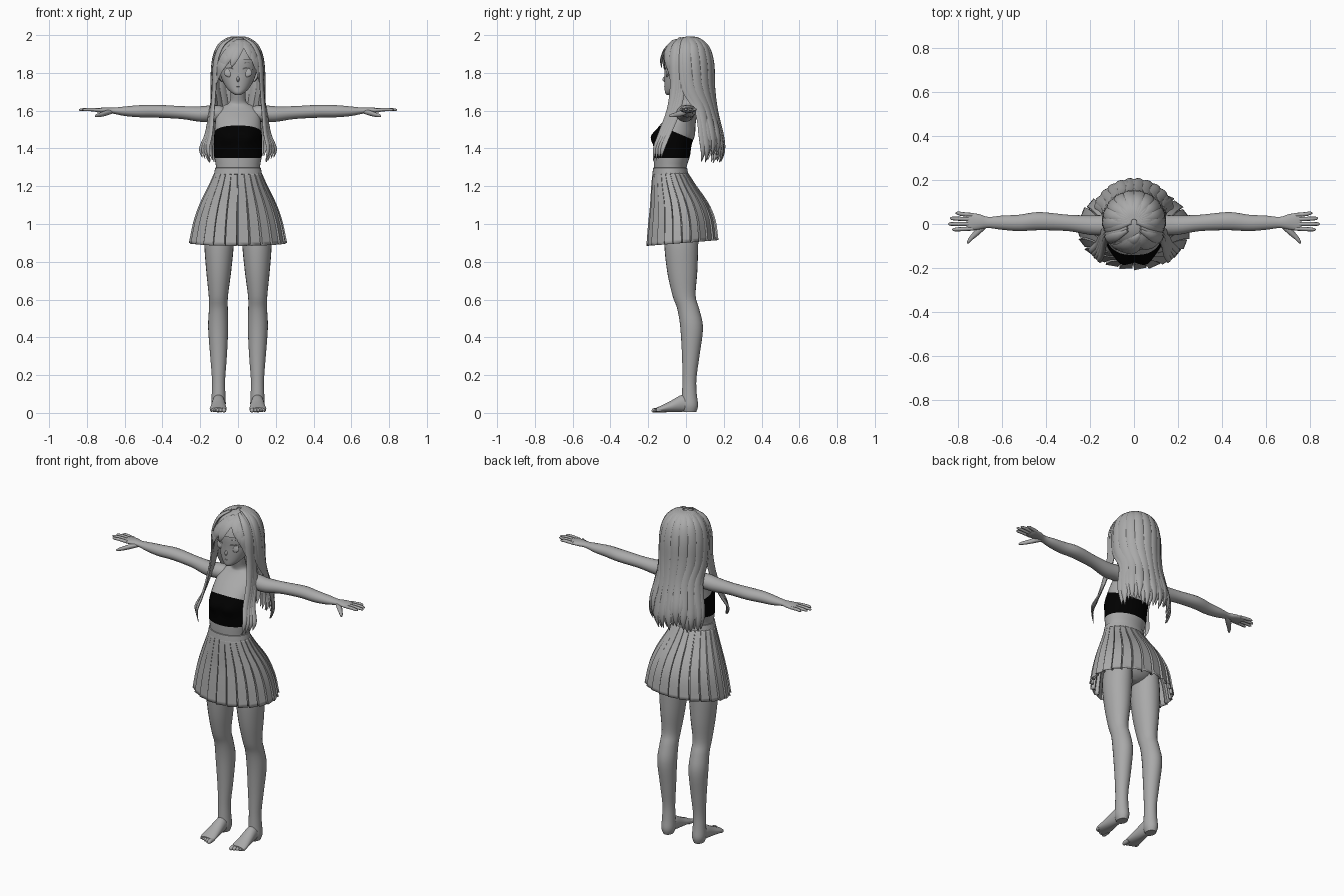
import bpy, bmesh, math, random
from mathutils import Vector

random.seed(4)
if "Cube" in bpy.data.objects:
    bpy.data.objects.remove(bpy.data.objects["Cube"])
X, Y, Z = Vector((1, 0, 0)), Vector((0, 1, 0)), Vector((0, 0, 1))


def material(name, value):
    mat = bpy.data.materials.new(name)
    mat.use_nodes = True
    colour = (value, value, value, 1)
    mat.diffuse_color = colour
    mat.node_tree.nodes["Principled BSDF"].inputs["Base Color"].default_value = colour
    return mat


GREY = material("plain grey", 0.4)
BLACK = material("black cloth", 0.0)


def finish(name, bm, mats=(GREY,), mirror=False, angle=50):
    bmesh.ops.recalc_face_normals(bm, faces=bm.faces[:])
    mesh = bpy.data.meshes.new(name)
    bm.to_mesh(mesh)
    bm.free()
    for mat in mats:
        mesh.materials.append(mat)
    for poly in mesh.polygons:
        poly.use_smooth = True
    mesh.set_sharp_from_angle(angle=math.radians(angle))
    obj = bpy.data.objects.new(name, mesh)
    bpy.context.scene.collection.objects.link(obj)
    if mirror:
        mod = obj.modifiers.new("mirror", 'MIRROR')
        mod.use_mirror_merge = False
    return obj


def spline(keys, steps):
    """Smooth curve through tuples of any length."""
    out = []
    for i in range(len(keys) - 1):
        a, b, c, d = (keys[max(i - 1, 0)], keys[i], keys[i + 1],
                      keys[min(i + 2, len(keys) - 1)])
        for s in range(steps):
            t = s / steps
            out.append([q + t / 2 * (r - p + t * (2*p - 5*q + 4*r - w + t * (3*q - p - 3*r + w)))
                        for p, q, r, w in zip(a, b, c, d)])
    return out + [list(keys[-1])]


def bridge(bm, rings):
    for lower, upper in zip(rings, rings[1:]):
        n = len(lower)
        for i in range(n):
            j = (i + 1) % n
            bm.faces.new((lower[i], lower[j], upper[j], upper[i]))


def tube(bm, keys, u=X, v=Y, sides=20, steps=4, strand=False):
    """Loft ellipses; each key is x, y, z, half width, half depth."""
    pts = spline(keys, steps)
    rings = []
    for i, (x, y, z, a, b) in enumerate(pts):
        p = Vector((x, y, z))
        if strand:
            t = Vector(pts[min(i + 1, len(pts) - 1)][:3]) - Vector(pts[max(i - 1, 0)][:3])
            out = p - Vector((0, 0, min(z, 1.85)))
            u = t.cross(out).normalized()
            v = u.cross(t).normalized()
        a, b = max(a, .0005), max(b, .0005)
        rings.append([bm.verts.new(p + u * a * math.cos(w) + v * b * math.sin(w))
                      for w in (math.tau * k / sides for k in range(sides))])
    bridge(bm, rings)
    bm.faces.new(rings[0])
    bm.faces.new(rings[-1])


# Torso with neck; the bandeau top is cut into its surface
bm = bmesh.new()
body = [(.94, -.025, .03, .04), (.965, -.025, .11, .075), (1.02, -.02, .15, .1),
        (1.1, -.03, .16, .11), (1.2, -.06, .135, .1), (1.28, -.083, .115, .085),
        (1.36, -.075, .126, .096), (1.42, -.07, .127, .1), (1.47, -.06, .126, .107),
        (1.52, -.045, .122, .095), (1.56, -.025, .118, .08), (1.6, 0, .11, .06),
        (1.625, .01, .08, .045), (1.645, .01, .045, .04), (1.7, -.005, .04, .04),
        (1.76, -.01, .04, .04)]
tube(bm, [(0, y, z, a, b) for z, y, a, b in body], sides=36)
for vert in bm.verts:
    p = vert.co
    if p.y < -.06:
        p.y -= .026 * math.exp(-((abs(p.x) - .055) / .04) ** 2 - ((p.z - 1.46) / .045) ** 2)
cuts = [(Vector((0, -.15, 1.525)), Vector((0, .42, 1))), (Vector((0, 0, 1.35)), Z)]
for co, no in cuts:
    bmesh.ops.bisect_plane(bm, geom=bm.verts[:] + bm.edges[:] + bm.faces[:],
                           plane_co=co, plane_no=no)
for face in bm.faces:
    c = face.calc_center_median()
    if (c - cuts[0][0]).dot(cuts[0][1]) < 0 and c.z > cuts[1][0].z:
        face.material_index = 1
finish("torso", bm, (GREY, BLACK))

# Head with nose, mouth, eyes, lashes and brows
bm = bmesh.new()
head = [(1.683, -.088, .012, .014), (1.695, -.075, .034, .036), (1.72, -.053, .06, .06),
        (1.76, -.03, .083, .084), (1.8, -.015, .097, .099), (1.87, 0, .11, .115),
        (1.93, 0, .09, .095), (1.965, 0, .04, .04)]
tube(bm, [(0, y, z, a, b) for z, y, a, b in head], sides=32)
tube(bm, [(0, -.105, 1.785, .004, .006), (0, -.116, 1.765, .008, .01),
          (0, -.11, 1.752, .003, .004)], sides=8)
tube(bm, [(-.016, -.107, 1.729, .001, .001), (0, -.113, 1.727, .003, .002),
          (.016, -.107, 1.729, .001, .001)], u=Y, v=Z, sides=6)
finish("head", bm)
bm = bmesh.new()
tube(bm, [(.048, -.1, 1.778, .004, .003), (.05, -.098, 1.788, .02, .008),
          (.05, -.096, 1.803, .024, .009), (.05, -.095, 1.82, .017, .006)], sides=14)
for rise, r in ((.022, .003), (.05, .0015)):
    tube(bm, [(.022, -.109, 1.797 + rise, r, r), (.05, -.107, 1.805 + rise, r, r),
              (.08, -.083, 1.795 + rise, r, r)], u=Y, v=Z, sides=6)
finish("eyes_and_brows", bm, mirror=True)

# Arms with hands
bm = bmesh.new()
tube(bm, [(.05, .005, 1.59, .02, .02), (.09, 0, 1.585, .044, .041),
          (.14, -.005, 1.585, .046, .044),
          (.2, -.005, 1.582, .044, .041), (.3, .005, 1.59, .037, .034),
          (.43, .013, 1.597, .041, .034), (.52, .005, 1.597, .037, .032),
          (.6, .006, 1.597, .032, .025), (.66, .007, 1.6, .025, .016),
          (.7, .01, 1.602, .034, .015), (.74, .01, 1.602, .04, .012),
          (.76, .01, 1.603, .036, .007)], u=Y, v=Z)
for y, tip in ((-.021, .825), (0, .843), (.021, .835), (.041, .81)):
    tube(bm, [(.73, y, 1.603, .009, .009), (.78, y * 1.1, 1.606, .0095, .009),
              (tip - .012, y * 1.2, 1.605, .008, .007), (tip, y * 1.2, 1.604, .002, .002)],
         u=Y, v=Z, sides=8)
tube(bm, [(.66, .005, 1.597, .014, .012), (.7, -.024, 1.587, .022, .015),
          (.73, -.054, 1.578, .016, .012), (.75, -.076, 1.574, .012, .009),
          (.758, -.086, 1.572, .003, .003)], u=Y, v=Z, sides=10)
finish("arms", bm, mirror=True)

# Legs with feet and toes
bm = bmesh.new()
leg = [(1, .095, -.02, .07, .085), (.9, .1, -.025, .078, .09), (.75, .102, -.02, .066, .08),
       (.62, .104, -.01, .051, .061), (.55, .104, .012, .05, .058), (.45, .105, .03, .053, .06),
       (.3, .103, .025, .044, .046), (.18, .103, .018, .035, .037), (.1, .103, .018, .036, .039),
       (.04, .103, .02, .038, .044), (.005, .103, .02, .028, .034)]
tube(bm, [(x, y, z, a, b) for z, x, y, a, b in leg], sides=24)
tube(bm, [(.103, .03, .05, .03, .04), (.103, -.02, .051, .034, .045),
          (.104, -.08, .034, .04, .03), (.105, -.13, .021, .045, .018),
          (.106, -.155, .016, .038, .012)], u=X, v=Z)
for i in range(5):
    x, r, tip = .074 + .0165 * i, .012 - .001 * i, -.182 + .006 * i
    tube(bm, [(x, -.13, .016, r, r), (x, tip + .012, .013, r, r),
              (x, tip, .011, r / 3, r / 3)], u=X, v=Z, sides=8)
finish("legs", bm, mirror=True)

# Pleated skirt: flat panels, each stepping in sharply at its far edge
bm = bmesh.new()
skirt = spline([(1.27, -.083, .124, .092), (1.2, -.065, .152, .115), (1.1, -.036, .197, .148),
                (1, -.022, .228, .17), (.885, -.019, .249, .18)], 4)
pleats, rings = 24, []
for i, (z, cy, a, b) in enumerate(skirt):
    t = i / (len(skirt) - 1)
    ring = []
    for k in range(pleats):
        for part, out in ((0, 1), (.88, .3), (.9, -1), (.97, -1)):
            w = math.tau * (k + part) / pleats
            d = out * (.002 + .009 * t)
            x, y = (a + d) * math.cos(w), cy + (b + d) * math.sin(w)
            ring.append(bm.verts.new((x, y, z + t * .08 * (y + .2))))
    rings.append(ring)
bridge(bm, rings)
obj = finish("pleated_skirt", bm, angle=25)
obj.modifiers.new("thickness", 'SOLIDIFY').thickness = .003
bm = bmesh.new()
tube(bm, [(0, -.084, 1.298, .117, .086), (0, -.084, 1.297, .121, .09),
          (0, -.083, 1.264, .127, .095), (0, -.083, 1.262, .122, .09)], sides=40, steps=1)
finish("waistband", bm)

# Hair cap, open at the face
bm = bmesh.new()
bmesh.ops.create_uvsphere(bm, u_segments=32, v_segments=20, radius=1)
for vert in bm.verts:
    vert.co = Vector((vert.co.x * .128, vert.co.y * .132 + .008, vert.co.z * .138 + 1.85))
bmesh.ops.delete(bm, geom=[p for p in bm.verts
                           if p.co.z < 1.75 or (p.co.y < -.04 and p.co.z < 1.87)],
                 context='VERTS')
finish("hair_cap", bm)

# Long back hair: strands from the crown; columns are radius, height, spread, width
bm = bmesh.new()
fall = [(.012, 1.987, 1, .008), (.06, 1.978, 1, .018), (.105, 1.935, 1, .024),
        (.13, 1.85, 1, .026), (.135, 1.72, .92, .026), (.15, 1.6, .66, .024),
        (.184, 1.45, .64, .021), (.186, 1.38, .63, .014), (.172, 1.33, .64, .002)]
count = 21
for i in range(count):
    turn = math.radians(-102 + 204 * i / (count - 1))
    drop, push = random.uniform(-.01, .04), (i % 2) * .004
    keys = []
    for r, z, spread, w in fall:
        r += push * (z < 1.95)
        if z < 1.5:
            z += drop
        keys.append((r * math.sin(turn * spread), .01 + r * math.cos(turn * spread), z,
                     w, min(w, .007)))
    tube(bm, keys, sides=8, strand=True)
finish("back_hair", bm)

# Side locks falling in front of the shoulders
bm = bmesh.new()
for i in range(4):
    f = .014 * i
    tube(bm, [(.03, -.03 + f, 1.985, .008, .006), (.085, -.058 + f, 1.945, .02, .008),
              (.118, -.07 + f, 1.86, .022, .008), (.126, -.068 + f, 1.72, .02, .008),
              (.135 + f / 4, -.088 + f, 1.6, .018, .008),
              (.145 + f / 2, -.135 + f, 1.48, .016, .007),
              (.16 + f * .9, -.165 + f, 1.4, .013, .006),
              (.146 + f, -.172 + f, 1.33 + f / 2, .001, .001)], sides=8, strand=True)
finish("side_locks", bm, mirror=True)

# Swept fringe: strands wrapped over the forehead from a parting
bm = bmesh.new()
part = Vector((.03, -.05, 1.985))
tips = [(-.118, -.06, 1.72), (-.11, -.08, 1.76), (-.092, -.1, 1.8), (-.068, -.115, 1.835),
        (-.035, -.13, 1.83), (.065, -.11, 1.87), (.09, -.095, 1.82), (.11, -.07, 1.75)]
for tip in tips:
    keys = []
    for k, w in enumerate((.009, .024, .028, .021, .002)):
        p = part.lerp(Vector(tip), k / 4)
        d = Vector((p.x, p.y, max(p.z - 1.85, 0)))
        low = min(p.z, 1.85)
        d = d.normalized() * .134
        keys.append((d.x, d.y, d.z + low, w, min(w, .006)))
    tube(bm, keys, sides=8, strand=True)
finish("fringe", bm)
